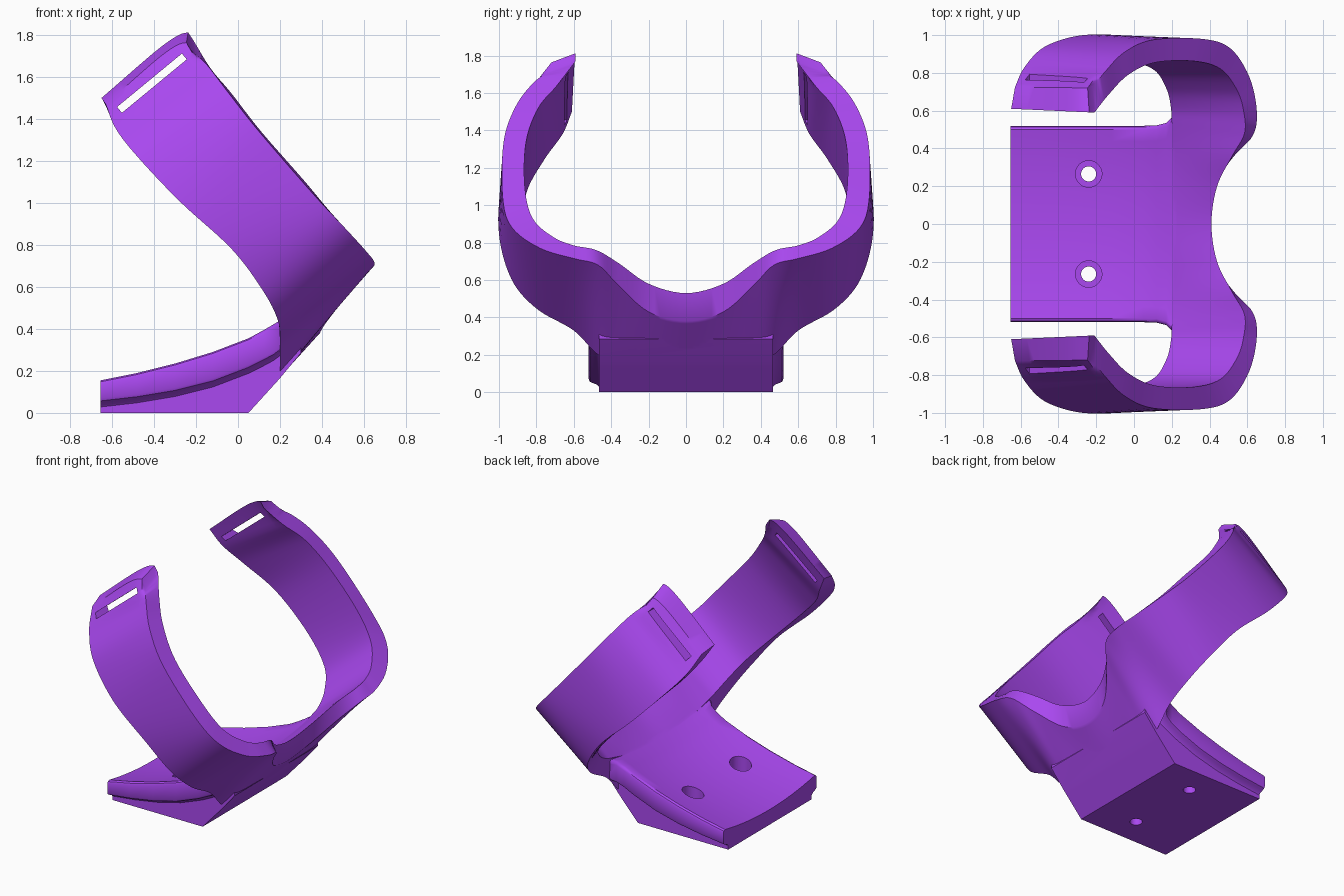
import bpy, bmesh, math
from mathutils import Vector

if "Cube" in bpy.data.objects:
    bpy.data.objects.remove(bpy.data.objects["Cube"])

mat = bpy.data.materials.new("purple")
mat.diffuse_color = (0.40, 0.065, 0.87, 1)
mat.use_nodes = True
mat.node_tree.nodes["Principled BSDF"].inputs["Base Color"].default_value = mat.diffuse_color


def spline(pts, t):
    """Catmull-Rom point at parameter t (0 .. len-1)."""
    n = len(pts) - 1
    i = min(int(t), n - 1)
    u = t - i
    b, c = Vector(pts[i]), Vector(pts[i + 1])
    a = Vector(pts[i - 1]) if i > 0 else b * 2 - c
    d = Vector(pts[i + 2]) if i + 2 <= n else c * 2 - b
    return 0.5 * (b * 2 + (c - a) * u + (a * 2 - b * 5 + c * 4 - d) * u**2
                  + (b * 3 - a - c * 3 + d) * u**3)


def make(name, rings, strip_caps):
    """Skin closed rings of points into a solid."""
    bm = bmesh.new()
    vs = [[bm.verts.new(p) for p in r] for r in rings]
    m = len(vs[0])
    for a, b in zip(vs, vs[1:]):
        for i in range(m):
            j = (i + 1) % m
            bm.faces.new((a[i], a[j], b[j], b[i]))
    for r in (vs[0], vs[-1]):
        if strip_caps:
            for i in range(m // 2 - 1):
                bm.faces.new((r[i], r[i + 1], r[m - 2 - i], r[m - 1 - i]))
        else:
            bm.faces.new(r)
    bmesh.ops.recalc_face_normals(bm, faces=bm.faces)
    me = bpy.data.meshes.new(name)
    bm.to_mesh(me)
    bm.free()
    ob = bpy.data.objects.new(name, me)
    bpy.context.collection.objects.link(ob)
    me.materials.append(mat)
    return ob


def boolean(ob, other, op):
    """Apply a boolean and drop the other object."""
    m = ob.modifiers.new(op, 'BOOLEAN')
    m.object, m.operation, m.solver = other, op, 'EXACT'
    bpy.context.view_layer.objects.active = ob
    bpy.ops.object.modifier_apply(modifier=m.name)
    bpy.data.objects.remove(other)


# Cuff: four edge curves from the bottom centre to one tip
front_outer = [(.39, 0, .38), (.42, .2, .43), (.53, .36, .57), (.63, .47, .68),
               (.65, .6, .715), (.61, .78, .77), (.51, .93, .88), (.36, .98, 1.04),
               (.1, .975, 1.34), (-.05, .91, 1.53), (-.15, .81, 1.66), (-.22, .72, 1.72)]
front_inner = [(.41, 0, .53), (.44, .2, .58), (.52, .36, .69), (.585, .48, .76),
               (.58, .6, .785), (.545, .71, .83), (.46, .82, .93), (.32, .862, 1.1),
               (.11, .855, 1.34), (-.03, .79, 1.52), (-.13, .69, 1.64), (-.21, .59, 1.77)]
back_inner = [(.2, 0, .38), (.2, .2, .39), (.2, .38, .41), (.2, .53, .445),
              (.195, .62, .475), (.17, .72, .54), (.1, .82, .65), (-.07, .87, .83),
              (-.3, .855, 1.06), (-.48, .76, 1.24), (-.58, .66, 1.38), (-.65, .61, 1.5)]
back_outer = [(.2, 0, .17), (.2, .2, .17), (.2, .36, .17), (.2, .47, .2),
              (.2, .6, .33), (.19, .79, .44), (.12, .92, .58), (-.03, .99, .78),
              (-.27, 1, 1), (-.47, .94, 1.21), (-.58, .83, 1.35), (-.63, .725, 1.47)]


def both_sides(pts):
    return [(x, -y, z) for x, y, z in reversed(pts[1:])] + pts


FO, FI, BI, BO = map(both_sides, (front_outer, front_inner, back_inner, back_outer))
N, SUB, LAST = 16, 6, 22
rings = []
for k in range(LAST * SUB + 1):
    t = k / SUB
    fo, fi, bi, bo = (spline(c, t) for c in (FO, FI, BI, BO))
    w = max(0, abs(t - 11) - 10)          # tip bulge weight
    bulge = [Vector((0, 0, .075 * w * math.sin(math.pi * (i / N)**.45))) for i in range(N + 1)]
    outer = [fo.lerp(bo, i / N) + bulge[i] for i in range(N + 1)]
    inner = [fi.lerp(bi, i / N) + bulge[i] for i in range(N + 1)]
    rings.append(outer + inner[::-1])
cuff = make("cuff", rings, True)

# Base: dished plate with side lips over a wedge (x, edge top, lip bottom, half width)
stations = [(-.655, .155, .04, .52), (-.48, .19, .06, .52), (-.3, .235, .09, .52),
            (-.12, .29, .135, .52), (.05, .355, .2, .52), (.12, .393, .235, .522),
            (.17, .422, .262, .535), (.2, .44, .285, .565), (.3, .5, .37, .52)]
rings = []
for x, top, lip, w in stations:
    sag = .055 + .01 * x
    bot = max(0, 1.1 * (x - .05) + (.01 if x > .25 else 0))
    half = []
    for i in range(9):
        f = i / 8
        half.append(((w - .02) * f, top - sag * (1 - f * f)))
    half += [(w - .006, top - .007), (w, top - .02), (w, lip + .03), (w - .006, lip + .017),
             (w - .02, lip + .01), (.475, lip), (.465, lip - .012), (.465, bot)]
    rings.append([(x, y, z) for y, z in half] + [(x, -y, z) for y, z in reversed(half[1:])])
bracket = make("cuff_bracket", rings, False)
boolean(bracket, cuff, 'UNION')

# Strap slots through both tips
bpy.ops.mesh.primitive_cube_add(size=1, location=(-.41, 0, 1.57), rotation=(0, -math.radians(39.5), 0))
slot = bpy.context.object
slot.scale = (.40, 2.4, .036)
bpy.context.view_layer.update()
boolean(bracket, slot, 'DIFFERENCE')

# Counterbored screw holes
for y in (-.265, .265):
    for r, z in ((.04, 0), (.07, .6)):
        bpy.ops.mesh.primitive_cylinder_add(vertices=40, radius=r, depth=1, location=(-.24, y, z))
        boolean(bracket, bpy.context.object, 'DIFFERENCE')

# Smooth shading with crisp edges
bpy.ops.object.select_all(action='DESELECT')
bracket.select_set(True)
bpy.context.view_layer.objects.active = bracket
bpy.ops.object.shade_smooth_by_angle(angle=math.radians(35))
